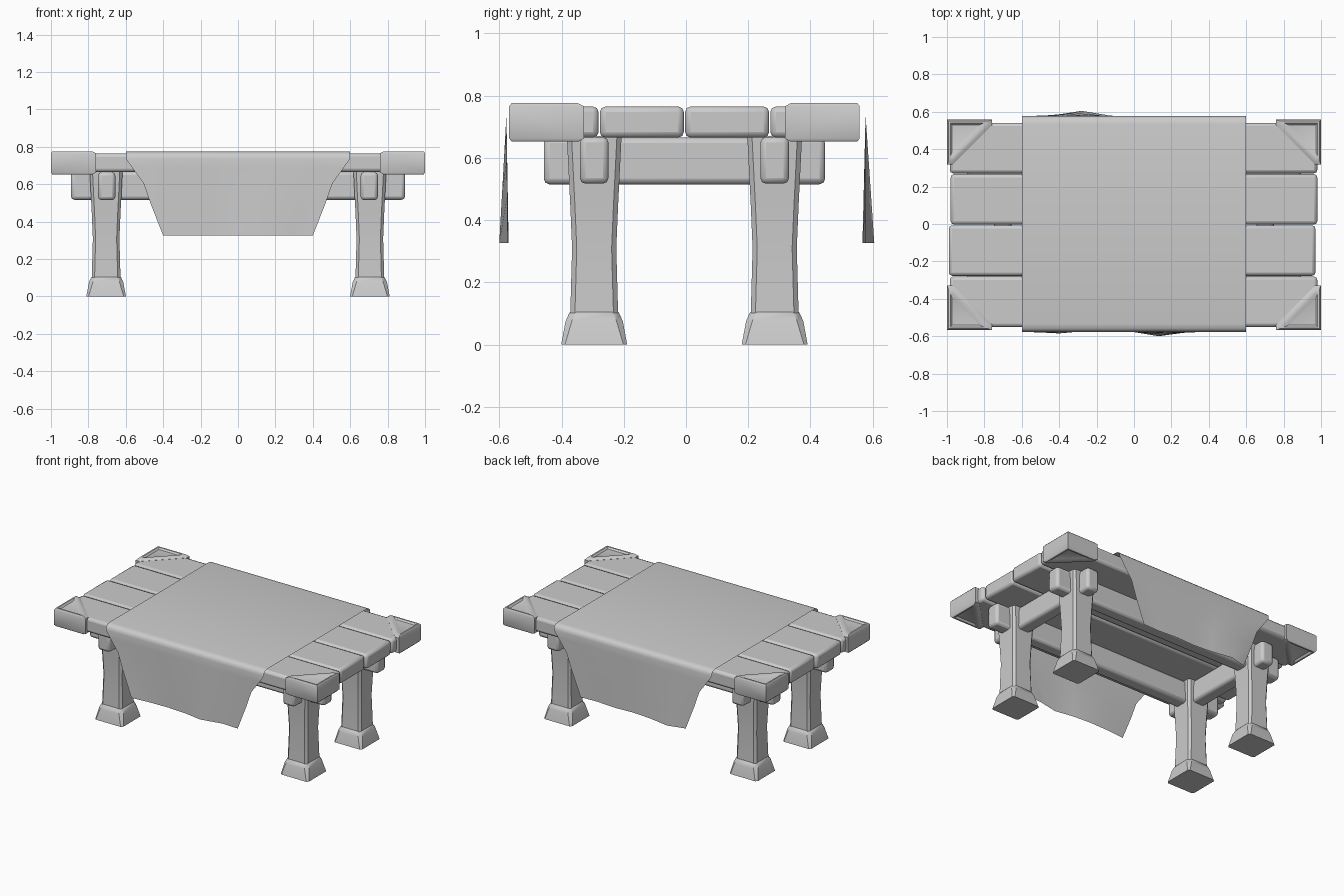
import bpy, bmesh, math

if "Cube" in bpy.data.objects:
    bpy.data.objects.remove(bpy.data.objects["Cube"])

CY = -0.005  # slight offset of the frame in y


def make(name, verts, faces, bevel=0.0, segs=2):
    me = bpy.data.meshes.new(name)
    me.from_pydata(verts, [], faces)
    bm = bmesh.new()
    bm.from_mesh(me)
    bmesh.ops.recalc_face_normals(bm, faces=bm.faces)
    bm.to_mesh(me)
    bm.free()
    ob = bpy.data.objects.new(name, me)
    bpy.context.collection.objects.link(ob)
    if bevel:
        m = ob.modifiers.new("bevel", 'BEVEL')
        m.width = bevel
        m.segments = segs
        m.limit_method = 'ANGLE'
        m.angle_limit = math.radians(40)
    bpy.ops.object.select_all(action='DESELECT')
    ob.select_set(True)
    bpy.context.view_layer.objects.active = ob
    bpy.ops.object.shade_smooth_by_angle(angle=math.radians(40))
    return ob


def loft(name, rings, bevel=0.0, caps=True):
    n = len(rings[0])
    faces = [(r * n + i, r * n + (i + 1) % n, (r + 1) * n + (i + 1) % n, (r + 1) * n + i)
             for r in range(len(rings) - 1) for i in range(n)]
    if caps:
        faces += [tuple(range(n))[::-1], tuple(range((len(rings) - 1) * n, len(rings) * n))]
    return make(name, [v for ring in rings for v in ring], faces, bevel)


def box(name, x0, x1, y0, y1, z0, z1, bevel=0.018):
    ring = lambda z: [(x0, y0, z), (x1, y0, z), (x1, y1, z), (x0, y1, z)]
    return loft(name, [ring(z0), ring(z1)], bevel)


def chamfered_square(cx, cy, z, h, c):
    k = h - c
    pts = [(h, -k), (h, k), (k, h), (-k, h), (-h, k), (-h, -k), (-k, -h), (k, -h)]
    return [(cx + x, cy + y, z) for x, y in pts]


# Table top planks
for i, (x0, x1) in enumerate([(-0.985, 0.98), (-0.99, 0.97), (-0.98, 0.98), (-0.985, 0.98)]):
    y = CY + (i - 2) * 0.274
    box(f"plank_{i + 1}", x0, x1, y + 0.002, y + 0.272, 0.665, 0.765)

# Crossing beams under the top, poking out past the legs
for s in (-1, 1):
    box("long_beam", -0.893, 0.893, CY + s * 0.29 - 0.046, CY + s * 0.29 + 0.046, 0.517, 0.667)
    box("cross_beam", s * 0.702 - 0.046, s * 0.702 + 0.046, CY - 0.452, CY + 0.452, 0.515, 0.665)

# Legs and feet
for sx in (-1, 1):
    for sy in (-1, 1):
        cx, cy = sx * 0.705, CY + sy * 0.29
        leg = [(0.10, 0.077), (0.13, 0.076), (0.31, 0.071), (0.45, 0.077), (0.67, 0.088)]
        loft("leg", [chamfered_square(cx, cy, z, h, 0.015) for z, h in leg])
        foot = [(0.0, 0.106, 0.012), (0.075, 0.092, 0.02), (0.10, 0.081, 0.02), (0.113, 0.07, 0.02)]
        loft("foot", [chamfered_square(cx, cy, z, h, c) for z, h, c in foot])

# Triangular corner brackets with recessed top and bottom panels
for sx in (-1, 1):
    for sy in (-1, 1):
        def tri(z, inset):
            # corner triangle with clipped tips, shrunk by an inset
            a, b, d = 1.0 - inset, 0.563 - inset, 0.24 - inset * 3.4
            t = max(0.03 - inset, 0.002)
            pts = [(a, b), (a - d, b), (a - d, b - t), (a - t, b - d), (a, b - d)]
            return [(sx * x, CY + sy * y, z) for x, y in pts]
        loft("corner_bracket", [tri(0.664, 0.028), tri(0.652, 0.018), tri(0.652, 0.008), tri(0.662, 0.0),
                                tri(0.766, 0.0), tri(0.776, 0.008), tri(0.776, 0.018), tri(0.766, 0.028)])

# Table runner hanging over front and back
cols = [-1, -0.7, -0.33, 0, 0.33, 0.7, 1]
hem = {-1: [0.585, 0.574, 0.57, 0.578, 0.6, 0.57, 0.575],
       1: [0.575, 0.605, 0.58, 0.57, 0.577, 0.567, 0.572]}
drop = [(0.738, 0.6), (0.69, 0.567), (0.605, 0.505), (0.49, 0.465), (0.326, 0.4)]
top = [(0.535, 0.775), (0.56, 0.77), (0.573, 0.758)]


def side(s):
    rows = [[(u * 0.6, s * y, z) for u in cols] for y, z in top]
    for z, w in drop:
        f = (0.738 - z) / 0.412
        rows.append([(u * w, s * (0.577 + (hem[s][i] - 0.577) * f), z) for i, u in enumerate(cols)])
    return rows


rows = side(-1)[::-1] + [[(u * 0.6, 0, 0.773) for u in cols]] + side(1)
n = len(cols)
make("table_runner", [v for r in rows for v in r],
     [(r * n + i, r * n + i + 1, (r + 1) * n + i + 1, (r + 1) * n + i)
      for r in range(len(rows) - 1) for i in range(n - 1)])
